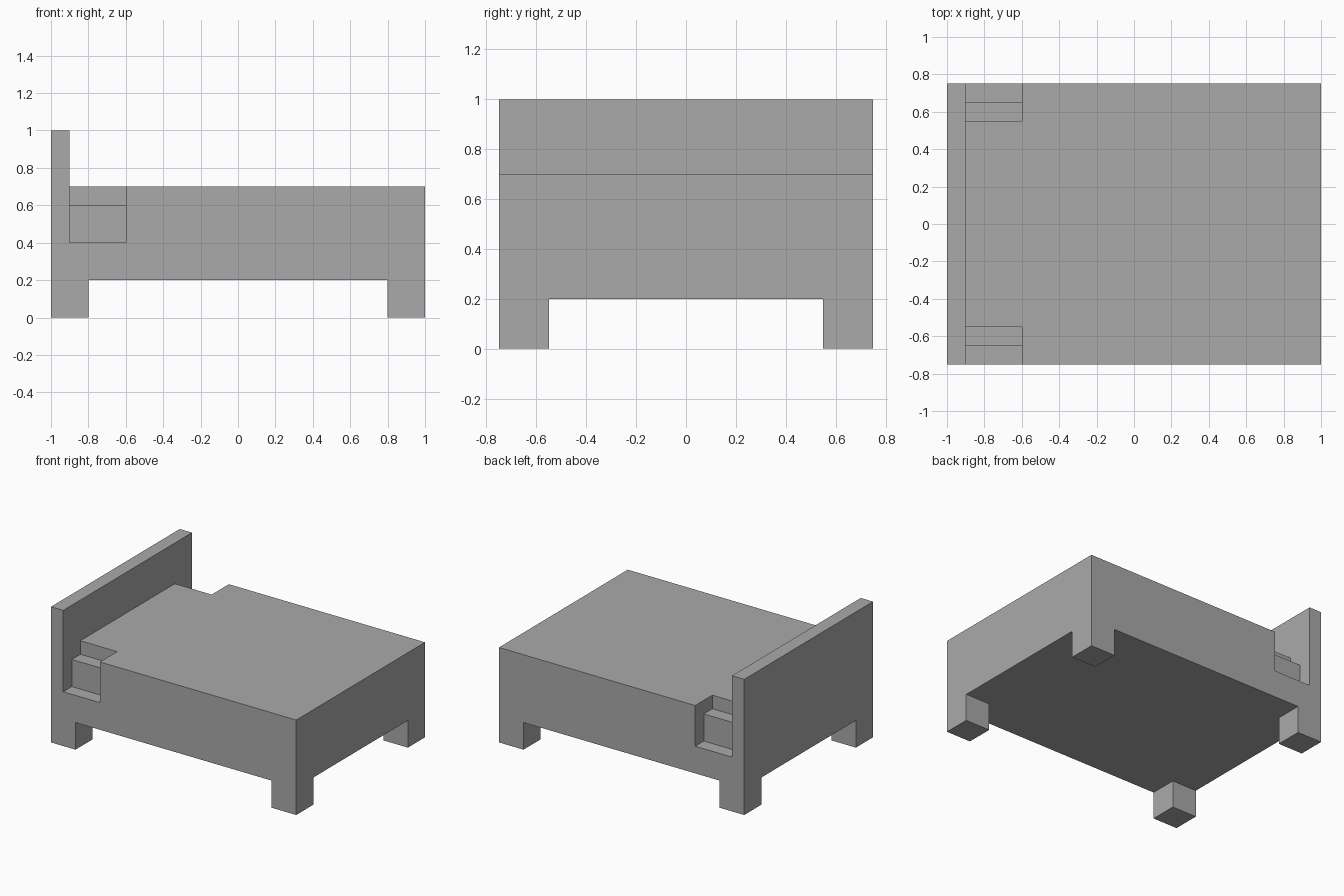
import bpy
import bmesh

cube = bpy.data.objects.get("Cube")
if cube:
    bpy.data.objects.remove(cube, do_unlink=True)

GREY = (0.4, 0.4, 0.4, 1.0)
grey = bpy.data.materials.new("plain_grey")
grey.use_nodes = True
grey.diffuse_color = GREY
grey.node_tree.nodes["Principled BSDF"].inputs["Base Color"].default_value = GREY


def box(name, x, y, z):
    """Box spanning the given (low, high) ranges."""
    bm = bmesh.new()
    bmesh.ops.create_cube(bm, size=1)
    for v in bm.verts:
        v.co = [r[1] if c > 0 else r[0] for c, r in zip(v.co, (x, y, z))]
    mesh = bpy.data.meshes.new(name)
    bm.to_mesh(mesh)
    bm.free()
    mesh.materials.append(grey)
    obj = bpy.data.objects.new(name, mesh)
    bpy.context.collection.objects.link(obj)
    return obj


HALF_L, HALF_W = 1.0, 0.75
LEG, LEG_H = 0.2, 0.2
BASE_TOP, BED_TOP = 0.4, 0.7
HEAD_X, FOLD_X = -0.9, -0.6
WIDTH = (-HALF_W, HALF_W)

# Bed base, headboard and mattress
box("bed_base", (-HALF_L, HALF_L), WIDTH, (LEG_H, BASE_TOP))
box("headboard", (-HALF_L, HEAD_X), WIDTH, (BASE_TOP, 1.0))
box("mattress", (FOLD_X, HALF_L), WIDTH, (BASE_TOP, BED_TOP))

# Narrower, stepped head end between mattress and headboard
box("head_end_lower", (HEAD_X, FOLD_X), (-0.65, 0.65), (BASE_TOP, 0.6))
box("head_end_upper", (HEAD_X, FOLD_X), (-0.55, 0.55), (0.6, BED_TOP))

# Four corner legs
for end, x in (("head", -HALF_L), ("foot", HALF_L - LEG)):
    for side, y in (("right", -HALF_W), ("left", HALF_W - LEG)):
        box(f"{end}_{side}_leg", (x, x + LEG), (y, y + LEG), (0, LEG_H))
